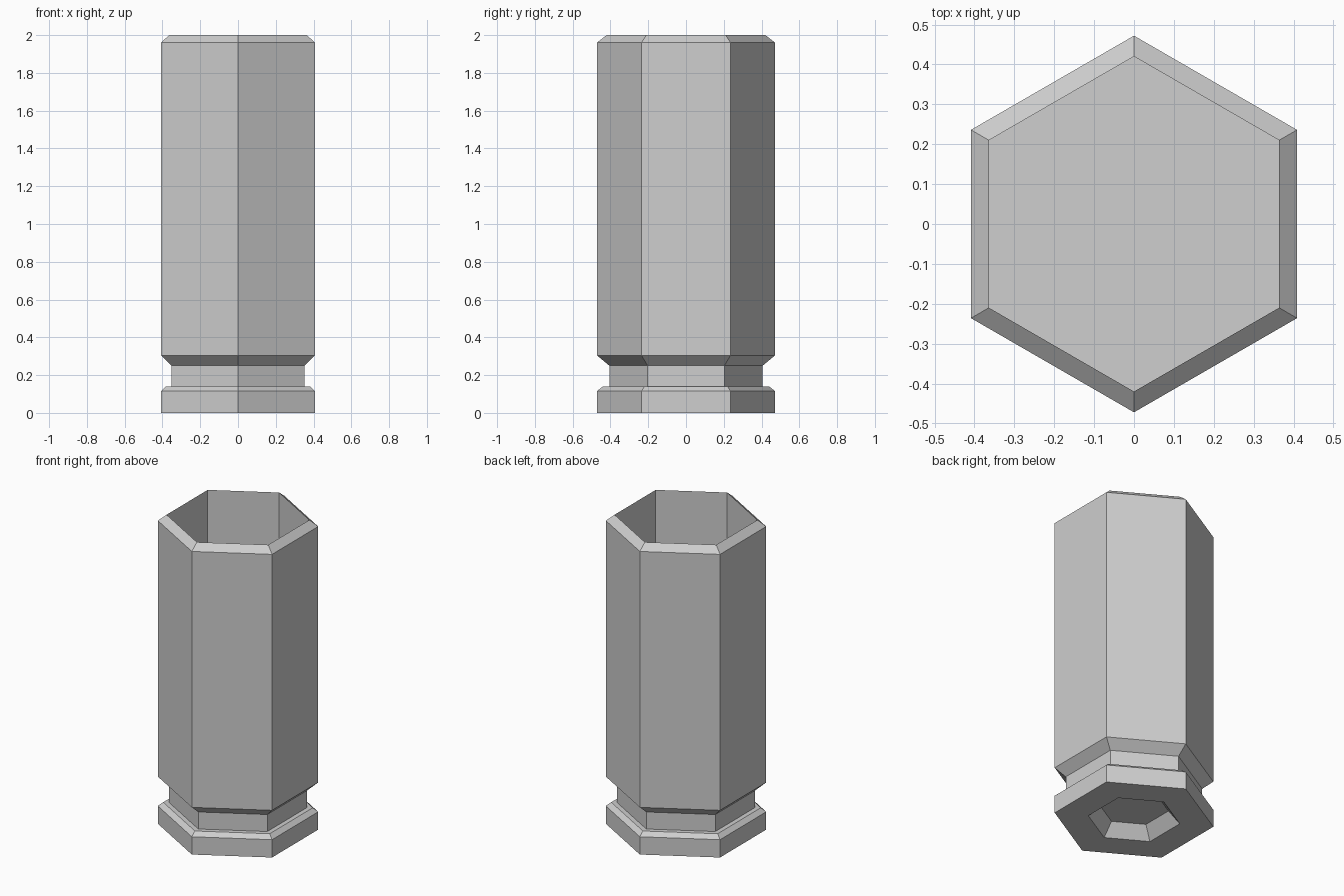
import bpy
import bmesh
from math import cos, sin, tau

cube = bpy.data.objects.get("Cube")
if cube:
    bpy.data.objects.remove(cube, do_unlink=True)

SIDES = 6

# One plain grey for the whole casing
grey = bpy.data.materials.new("light_grey")
grey.use_nodes = True
colour = (0.62, 0.62, 0.62, 1)
grey.diffuse_color = colour
grey.node_tree.nodes["Principled BSDF"].inputs["Base Color"].default_value = colour


def hex_loft(name, profile):
    """Join six-sided rings, given as (corner radius, height), and cap both ends."""
    bm = bmesh.new()
    rings = []
    for radius, z in profile:
        angles = [tau * (i + 0.5) / SIDES for i in range(SIDES)]
        rings.append([bm.verts.new((radius * cos(a), radius * sin(a), z)) for a in angles])
    for low, high in zip(rings, rings[1:]):
        for i in range(SIDES):
            j = (i + 1) % SIDES
            bm.faces.new((low[i], low[j], high[j], high[i]))
    bm.faces.new(rings[0])
    bm.faces.new(rings[-1])
    bmesh.ops.recalc_face_normals(bm, faces=bm.faces)
    mesh = bpy.data.meshes.new(name)
    bm.to_mesh(mesh)
    bm.free()
    mesh.materials.append(grey)
    obj = bpy.data.objects.new(name, mesh)
    bpy.context.collection.objects.link(obj)
    return obj


OUTER, MOUTH, NECK = 0.472, 0.42, 0.406

pocket = [(0.205, 0.08), (0.272, 0)]                  # tapered recess underneath
base_rim = [(OUTER, 0), (OUTER, 0.115), (0.44, 0.14)]  # flange with a bevelled top
groove = [(NECK, 0.14), (NECK, 0.25)]                 # narrow band above the flange
body = [(OUTER, 0.305), (OUTER, 1.96)]                # tall outer wall
bore = [(MOUTH, 2), (MOUTH, 0.305)]                   # bevelled lip, then the hollow

hex_loft("hexagonal_casing", pocket + base_rim + groove + body + bore)
